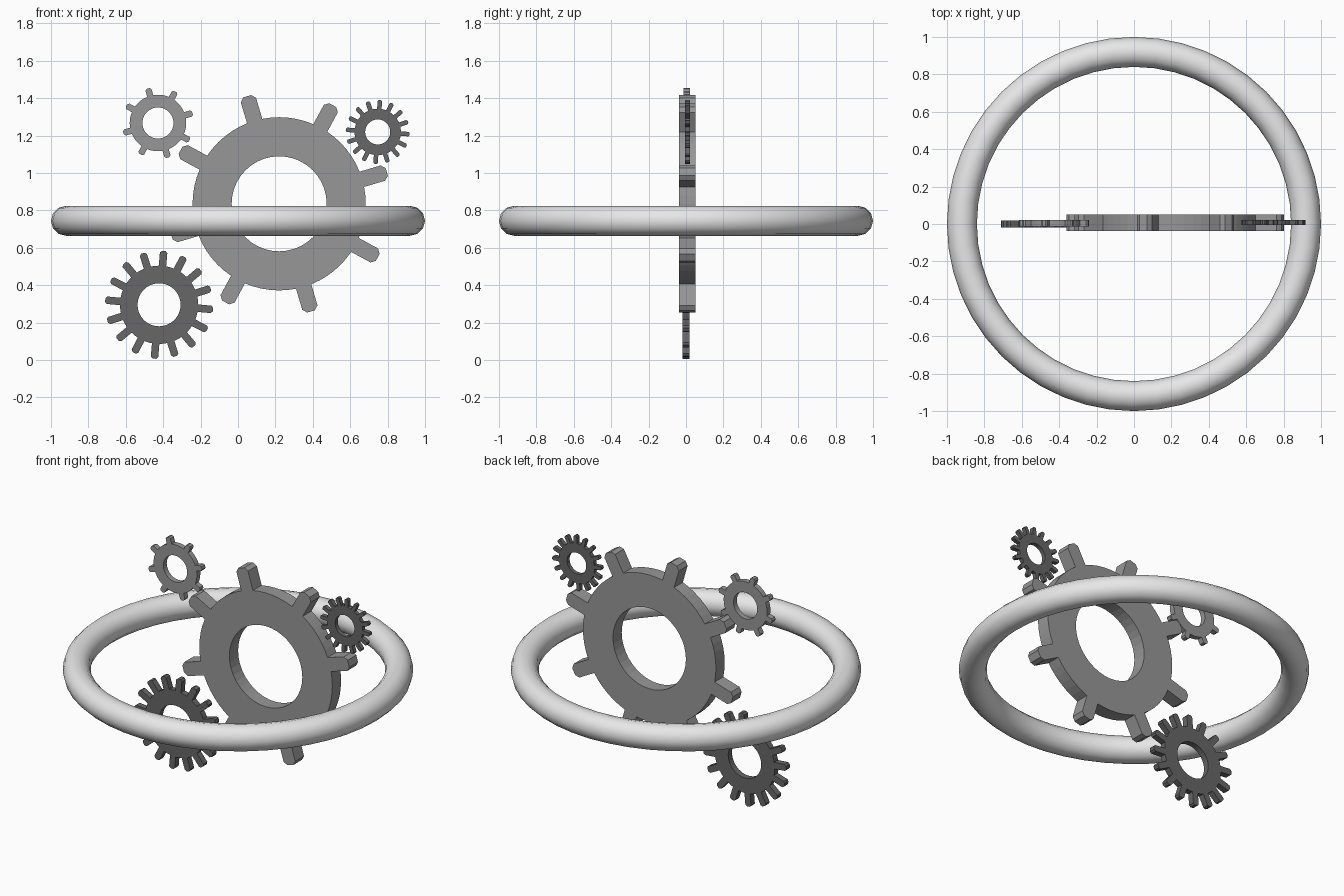
import bpy
from math import sin, cos, asin, pi, radians

if "Cube" in bpy.data.objects:
    bpy.data.objects.remove(bpy.data.objects["Cube"], do_unlink=True)


def make_material(name, value):
    mat = bpy.data.materials.new(name)
    mat.use_nodes = True
    colour = (value, value, value, 1)
    mat.diffuse_color = colour
    mat.node_tree.nodes["Principled BSDF"].inputs["Base Color"].default_value = colour
    return mat


light_grey = make_material("light grey", 0.8)
mid_grey = make_material("mid grey", 0.31)
dark_grey = make_material("dark grey", 0.135)


def polar(r, a):
    return (r * cos(a), r * sin(a))


def gear_outline(body, tip, width, teeth, turn, arc_steps):
    """Closed outline: chamfered straight teeth joined by arcs of the body."""
    points = []
    half, chamfer = width / 2, width * 0.25
    spread = asin(half / body)
    root = body * cos(spread)
    tooth = [(root, -half), (tip - chamfer, -half), (tip, chamfer - half),
             (tip, half - chamfer), (tip - chamfer, half), (root, half)]
    step = 2 * pi / teeth
    for i in range(teeth):
        a = turn + i * step
        points += [(u * cos(a) - v * sin(a), u * sin(a) + v * cos(a)) for u, v in tooth]
        gap = step - 2 * spread
        points += [polar(body, a + spread + gap * k / arc_steps) for k in range(1, arc_steps)]
    return points


def add_gear(name, centre, thickness, hole, body, tip, width, teeth, turn, arc_steps, mat):
    curve = bpy.data.curves.new(name + "_outline", "CURVE")
    curve.dimensions = "2D"
    curve.fill_mode = "BOTH"
    curve.extrude = thickness / 2
    bore = [polar(hole, 2 * pi * k / 40) for k in range(40)]
    for ring in (gear_outline(body, tip, width, teeth, radians(turn), arc_steps), bore):
        spline = curve.splines.new("POLY")
        spline.points.add(len(ring) - 1)
        for point, (x, y) in zip(spline.points, ring):
            point.co = (x, y, 0, 1)
        spline.use_cyclic_u = True
    obj = bpy.data.objects.new(name, curve)
    bpy.context.collection.objects.link(obj)
    obj.location = centre
    obj.rotation_euler.x = pi / 2
    curve.materials.append(mat)
    # Turn the filled outline into a flat-shaded mesh
    bpy.ops.object.select_all(action="DESELECT")
    obj.select_set(True)
    bpy.context.view_layer.objects.active = obj
    bpy.ops.object.convert(target="MESH")
    bpy.ops.object.shade_flat()


# Gears, standing upright
add_gear("large_gear", (0.22, 0.006, 0.835), 0.087, 0.254, 0.463, 0.6, 0.085, 8, 16.5, 6, mid_grey)
add_gear("upper_small_gear", (-0.428, 0.004, 1.267), 0.034, 0.083, 0.151, 0.192, 0.034, 8, 16, 6, mid_grey)
add_gear("lower_fine_gear", (-0.422, 0, 0.295), 0.038, 0.115, 0.209, 0.289, 0.04, 16, -5, 3, dark_grey)
add_gear("upper_fine_gear", (0.747, 0.008, 1.219), 0.026, 0.067, 0.124, 0.171, 0.024, 16, -4, 3, dark_grey)

# Horizontal ring around the gears
bpy.ops.mesh.primitive_torus_add(major_segments=48, minor_segments=12,
                                 major_radius=0.92, minor_radius=0.08,
                                 location=(0, 0, 0.744))
ring = bpy.context.object
ring.name = "outer_ring"
ring.data.materials.append(light_grey)
bpy.ops.object.shade_smooth()
